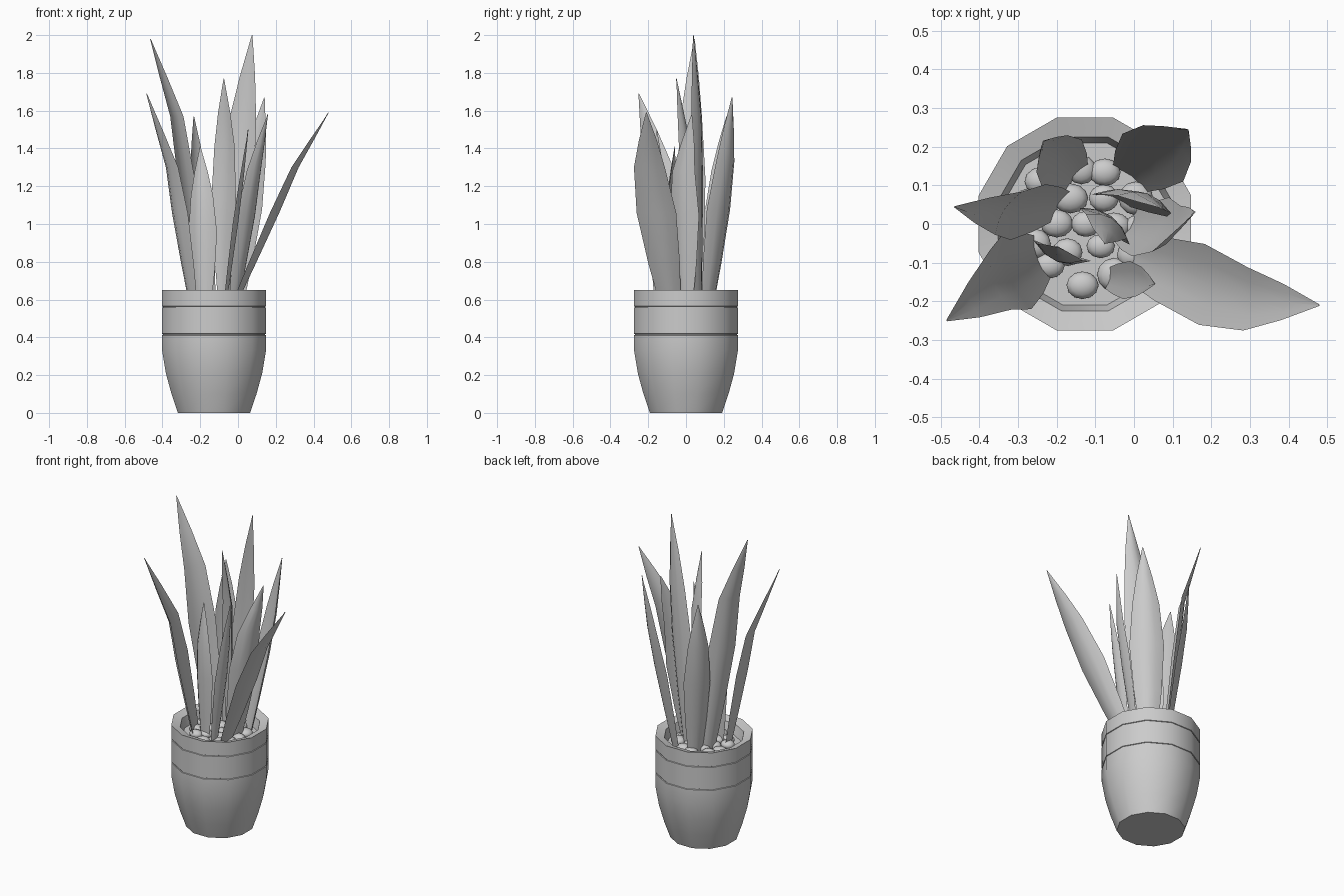
import bpy, bmesh, math, random
from mathutils import Vector

if "Cube" in bpy.data.objects:
    bpy.data.objects.remove(bpy.data.objects["Cube"])

random.seed(4)
CX = -0.127  # pot axis


def finish(name, bm, smooth=35):
    bmesh.ops.recalc_face_normals(bm, faces=bm.faces)
    me = bpy.data.meshes.new(name)
    bm.to_mesh(me)
    bm.free()
    ob = bpy.data.objects.new(name, me)
    bpy.context.collection.objects.link(ob)
    bpy.ops.object.select_all(action='DESELECT')
    ob.select_set(True)
    bpy.context.view_layer.objects.active = ob
    bpy.ops.object.shade_smooth_by_angle(angle=math.radians(smooth))
    return ob


def lathe(name, profile, sides=12):
    # profile radii are measured to the flat of each side
    bm = bmesh.new()
    k = 1 / math.cos(math.pi / sides)
    rings = []
    for r, z in profile:
        rings.append([bm.verts.new((CX + r * k * math.cos((i + .5) * math.tau / sides),
                                    r * k * math.sin((i + .5) * math.tau / sides), z))
                      for i in range(sides)])
    for a, b in zip(rings, rings[1:]):
        for i in range(sides):
            j = (i + 1) % sides
            bm.faces.new((a[i], a[j], b[j], b[i]))
    bm.faces.new(rings[0])
    bm.faces.new(rings[-1])
    return finish(name, bm)


# pot with two grooves, hollow rim and soil floor
lathe("pot", [(.191, 0), (.225, .1), (.255, .21), (.275, .33), (.275, .411),
              (.271, .413), (.271, .417), (.275, .419), (.275, .557), (.271, .559),
              (.271, .563), (.275, .565), (.275, .65), (.225, .635), (.21, .575)])

# leaves: straight blade from base to seam, then a tip; cupped across the width
STEPS = [(0, .5), (.22, .8), (.46, 1), (.68, .78), (.84, .45), (1, .02)]
SEAM = .68


def leaf(name, base, seam, tip, width, angle, twist=0):
    base, seam, tip = Vector(base), Vector(seam), Vector(tip)
    bm = bmesh.new()
    rings = []
    for t, f in STEPS:
        if t <= SEAM:
            p = base.lerp(seam, t / SEAM)
        else:
            p = seam.lerp(tip, (t - SEAM) / (1 - SEAM))
        a = math.radians(angle + twist * (t - .5))
        d = Vector((math.cos(a), math.sin(a), 0))
        n = Vector((-d.y, d.x, 0))
        if n.dot(seam - Vector((CX, 0, seam.z))) < 0:
            n = -n
        w = width * f
        outer, inner = [], []
        for u in (-1, -.5, 0, .5, 1):
            q = p + d * (u * w / 2) + n * (.2 * w * (.5 - u * u))
            outer.append(bm.verts.new(q))
            if abs(u) < 1:
                inner.append(bm.verts.new(q - n * (.06 * w * (1 - u * u) + .003)))
        rings.append(outer + inner[::-1])
    for a, b in zip(rings, rings[1:]):
        for i in range(len(a)):
            j = (i + 1) % len(a)
            bm.faces.new((a[i], a[j], b[j], b[i]))
    bm.faces.new(rings[0])
    bm.faces.new(rings[-1])
    finish(name, bm, 40)


leaf("leaf_tall_left", (-.19, .05, .55), (-.335, .035, 1.57), (-.465, .045, 1.98), .17, 58)
leaf("leaf_tall_back", (-.06, .07, .55), (.03, .065, 1.56), (.075, .04, 2.0), .19, -18)
leaf("leaf_left", (-.24, -.085, .55), (-.36, -.15, 1.3), (-.485, -.25, 1.69), .21, -70)
leaf("leaf_right", (-.03, -.08, .55), (.305, -.195, 1.3), (.48, -.21, 1.59), .21, 86)
leaf("leaf_middle", (-.07, .01, .55), (-.065, .005, 1.41), (-.075, -.05, 1.77), .16, -35, 25)
leaf("leaf_back_right", (-.01, .12, .55), (.095, .22, 1.33), (.14, .245, 1.67), .2, -38)
leaf("leaf_inner_right", (-.02, -.01, .55), (.095, -.02, 1.28), (.158, .03, 1.58), .18, 58)
leaf("leaf_back_left", (-.15, .12, .55), (-.222, .19, 1.28), (-.235, .215, 1.57), .16, 50)
leaf("leaf_front", (-.185, -.08, .55), (-.195, -.085, 1.15), (-.2, -.06, 1.41), .16, -20)
leaf("leaf_front_right", (-.07, -.14, .55), (.02, -.15, 1.22), (.055, -.155, 1.5), .1, 80)

# pebbles on the soil: outer, inner and centre rings
bm = bmesh.new()
for count, radius in ((11, .15), (6, .08), (1, 0)):
    for i in range(count):
        a = i * math.tau / count + random.uniform(-.12, .12)
        r = radius + random.uniform(-.012, .012)
        size = random.uniform(.036, .046)
        new = bmesh.ops.create_uvsphere(bm, u_segments=12, v_segments=8, radius=size)['verts']
        bmesh.ops.scale(bm, verts=new, vec=(1, random.uniform(.8, 1), .6))
        bmesh.ops.translate(bm, verts=new, vec=(CX + r * math.cos(a), r * math.sin(a), .59))
finish("pebbles", bm, 60)
